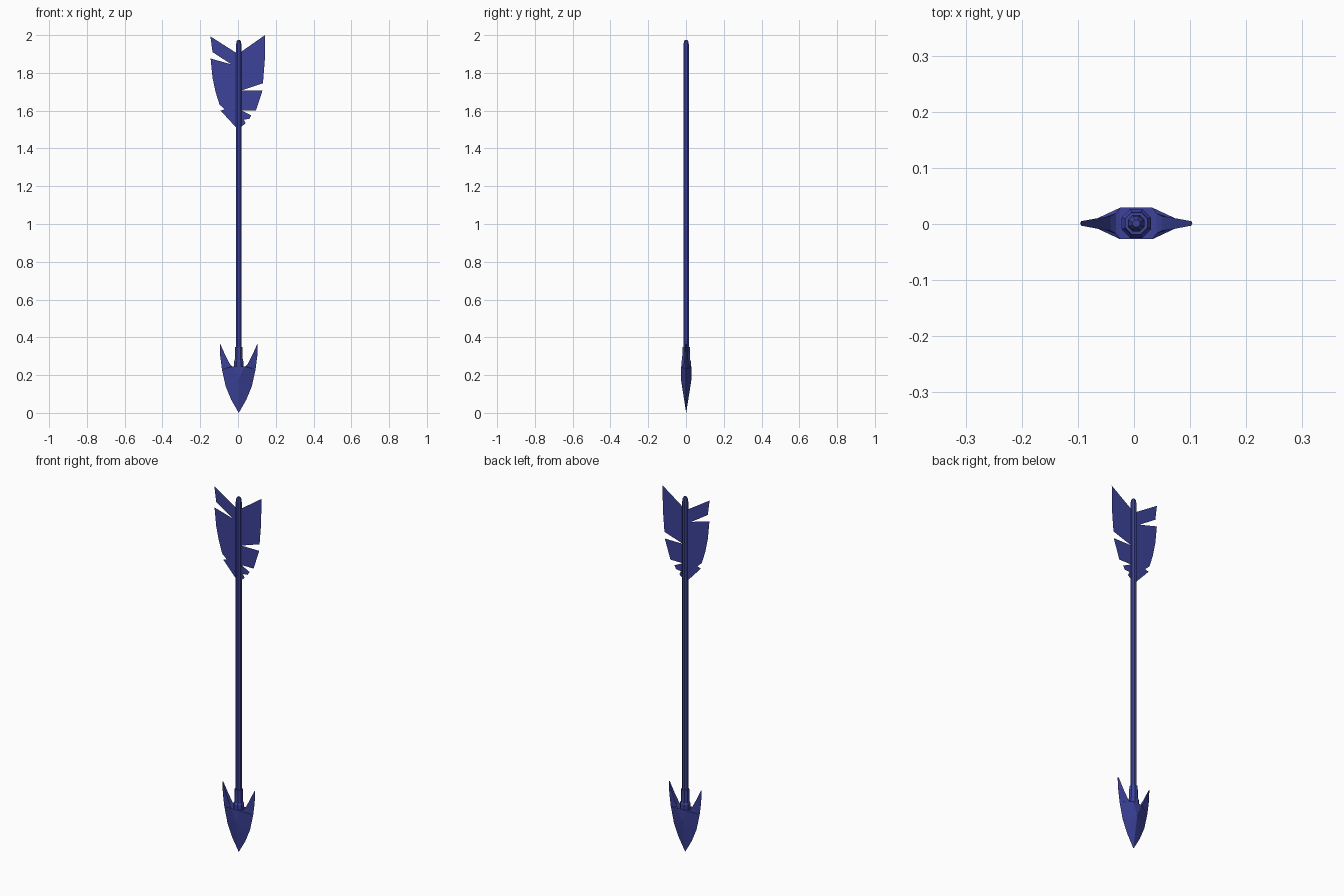
import bpy, bmesh, math

if "Cube" in bpy.data.objects:
    bpy.data.objects.remove(bpy.data.objects["Cube"])

blue = bpy.data.materials.new("blue")
blue.diffuse_color = (0.045, 0.055, 0.32, 1)
blue.use_nodes = True
blue.node_tree.nodes["Principled BSDF"].inputs["Base Color"].default_value = blue.diffuse_color
CX, CY = 0.004, 0.001  # axis of the shaft


def make(name, verts, faces):
    me = bpy.data.meshes.new(name)
    me.from_pydata(verts, [], faces)
    bm = bmesh.new()
    bm.from_mesh(me)
    bmesh.ops.recalc_face_normals(bm, faces=bm.faces)
    bm.to_mesh(me)
    bm.free()
    me.materials.append(blue)
    ob = bpy.data.objects.new(name, me)
    bpy.context.collection.objects.link(ob)
    return ob


def lathe(name, profile, sides=8):
    verts, faces = [], []
    for r, z in profile:
        for i in range(sides):
            a = 2 * math.pi * (i + 0.5) / sides
            verts.append((CX + r * math.cos(a), CY + r * math.sin(a), z))
    for k in range(len(profile) - 1):
        for i in range(sides):
            j = (i + 1) % sides
            faces.append((k * sides + i, k * sides + j,
                          (k + 1) * sides + j, (k + 1) * sides + i))
    n = len(verts)
    faces += [tuple(range(sides)), tuple(range(n - sides, n))]
    return make(name, verts, faces)


# Shaft with rounded nock, and the socket that holds the head
lathe("shaft", [(0.016, 0.22), (0.016, 1.945), (0.013, 1.965), (0.007, 1.975)])
lathe("head_socket", [(0.027, 0.20), (0.028, 0.25), (0.028, 0.272),
                      (0.023, 0.28), (0.0215, 0.35)])

# Feather vanes: flat, ragged outlines
left = [(0, 1.90), (-0.146, 1.993), (-0.135, 1.91), (-0.035, 1.845),
        (-0.145, 1.876), (-0.135, 1.775), (-0.119, 1.70), (-0.098, 1.632),
        (-0.07, 1.607), (-0.092, 1.60), (0, 1.50)]
right = [(0, 1.90), (0.143, 2.0), (0.142, 1.87), (0.132, 1.745),
         (0.02, 1.708), (0.13, 1.708), (0.095, 1.60), (0.02, 1.60),
         (0.07, 1.575), (0.06, 1.556), (0.03, 1.553), (0.04, 1.533), (0, 1.50)]
for name, pts in (("left_vane", left), ("right_vane", right)):
    make(name, [(x, CY, z) for x, z in pts], [tuple(range(len(pts)))])

# Barbed head: one quarter, mirrored across x and y
edge = [(0, 0, 0), (0.040, 0, 0.07), (0.069, 0, 0.14), (0.089, 0, 0.23),
        (0.098, 0, 0.30), (0.100, 0, 0.365)]
ridge = [(0, -0.028, 0.178), (0, -0.028, 0.245)]
inner = [(0.029, -0.028, 0.245), (0.036, -0.018, 0.247),
         (0.046, -0.013, 0.257), (0.071, -0.009, 0.305), (0.098, -0.004, 0.365)]
floor = [(0, 0, 0.245)] + [(x, 0, z) for x, y, z in inner]
verts = edge + ridge + inner + floor
faces = [(0, 1, 6), (1, 2, 6), (2, 3, 8, 6), (6, 8, 7), (3, 9, 8),
         (3, 10, 9), (3, 4, 11, 10), (4, 5, 12, 11), (5, 18, 12)]
faces += [(7 + i, 8 + i, 14 + i, 13 + i) for i in range(5)]
head = make("arrow_head", verts, faces)
head.location = (CX, CY, 0)
mirror = head.modifiers.new("mirror", 'MIRROR')
mirror.use_axis = (True, True, False)
